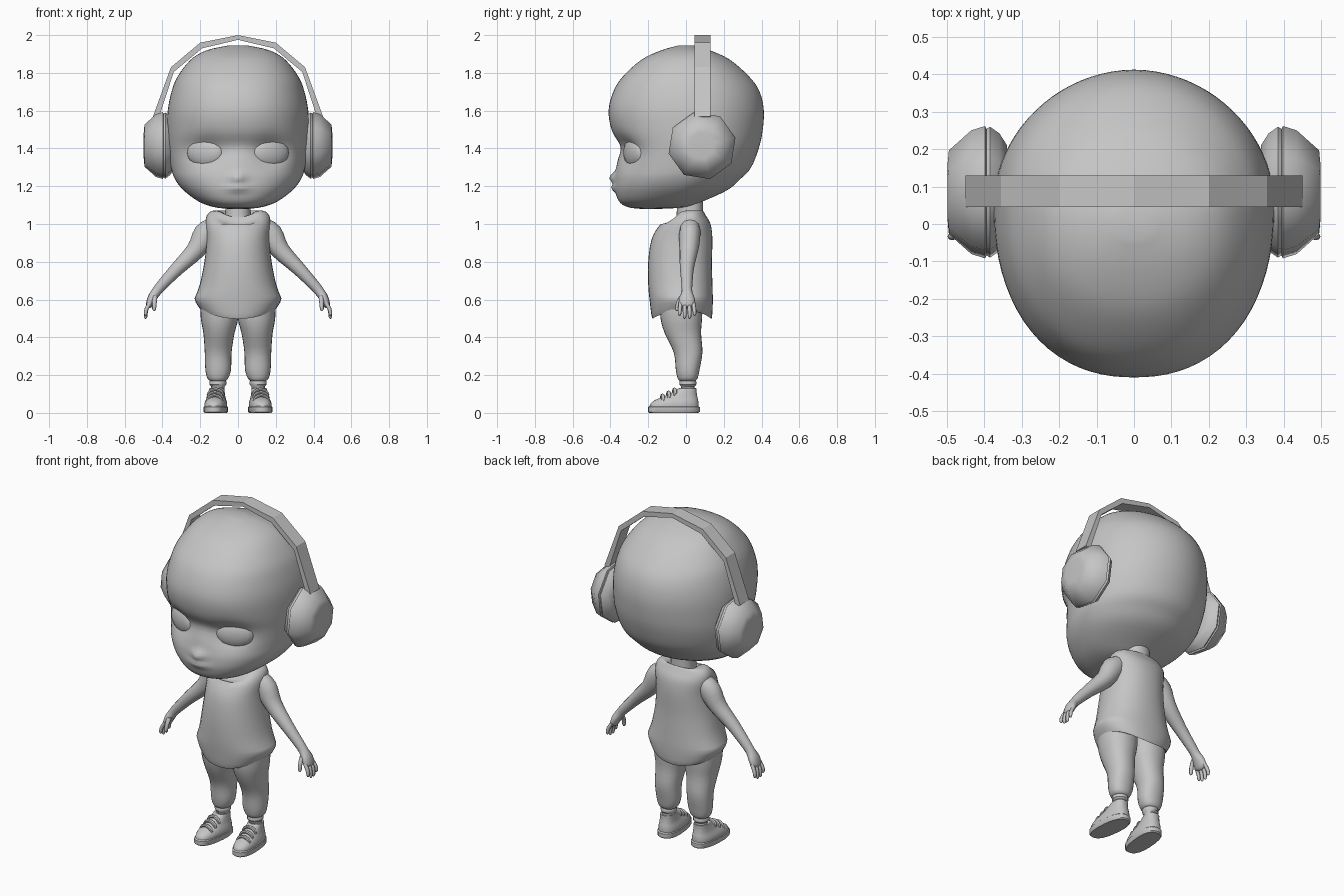
import bpy, bmesh, math
from mathutils import Vector, Matrix

cube = bpy.data.objects.get("Cube")
if cube:
    bpy.data.objects.remove(cube)

grey = bpy.data.materials.new("plain grey")
grey.use_nodes = True
grey.diffuse_color = (0.56, 0.56, 0.56, 1)
grey.node_tree.nodes["Principled BSDF"].inputs["Base Color"].default_value = (0.56, 0.56, 0.56, 1)


def spline(rows, steps):
    """Smooth interpolation through tuples of numbers."""
    if steps < 2:
        return [tuple(r) for r in rows]
    out = []
    for i in range(len(rows) - 1):
        a, b, c, d = (rows[max(i - 1, 0)], rows[i], rows[i + 1], rows[min(i + 2, len(rows) - 1)])
        for s in range(steps):
            t = s / steps
            out.append(tuple(q + t / 2 * (r - p + t * (2 * p - 5 * q + 4 * r - u + t * (3 * (q - r) + u - p)))
                             for p, q, r, u in zip(a, b, c, d)))
    return out + [tuple(rows[-1])]


def finish(obj, mirror=False, angle=40):
    """Shade an object, give it the colour and mirror it if paired."""
    obj.data.materials.append(grey)
    bpy.ops.object.select_all(action='DESELECT')
    obj.select_set(True)
    bpy.context.view_layer.objects.active = obj
    if angle:
        bpy.ops.object.shade_smooth_by_angle(angle=math.radians(angle))
    if mirror:
        obj.modifiers.new("Mirror", 'MIRROR').use_mirror_merge = False
    return obj


def skin(name, rings, mirror=False, angle=40, turn=0):
    """Join rings of points with faces and cap both ends."""
    bm = bmesh.new()
    loops = [[bm.verts.new(p) for p in ring] for ring in rings]
    n = len(loops[0])
    for a, b in zip(loops, loops[1:]):
        for i in range(n):
            j = (i + 1) % n
            bm.faces.new((a[i], a[j], b[j], b[i]))
    bm.faces.new(loops[0])
    bm.faces.new(loops[-1])
    bmesh.ops.recalc_face_normals(bm, faces=bm.faces)
    if turn:
        bmesh.ops.rotate(bm, cent=(0.11, 0, 0), matrix=Matrix.Rotation(math.radians(turn), 3, 'Z'), verts=bm.verts)
    mesh = bpy.data.meshes.new(name)
    bm.to_mesh(mesh)
    bm.free()
    obj = bpy.data.objects.new(name, mesh)
    bpy.context.collection.objects.link(obj)
    return finish(obj, mirror, angle)


def body(name, rows, n=24, steps=3, front_power=2.2, back_power=2.2, shape=None, x=0, **kw):
    """Stack of level sections: height, half width, front, back, x shift."""
    rings = []
    for z, w, front, back, shift in spline([(tuple(r) + (x,))[:5] for r in rows], steps):
        mid = front + 0.56 * (back - front)
        ring = []
        for k in range(n):
            a = math.tau * k / n
            s, c = math.sin(a), math.cos(a)
            power, depth = (front_power, mid - front) if c > 0 else (back_power, back - mid)
            r = (abs(s) ** power + abs(c) ** power) ** (-1 / power)
            p = Vector((shift + w * r * s, mid - r * c * depth, z))
            ring.append(shape(p) if shape else p)
        rings.append(ring)
    return skin(name, rings, **kw)


def tube(name, points, n=12, steps=3, **kw):
    """Limb along a path of x, y, z, radius, widening in y."""
    path = spline(points, steps)
    rings = []
    for i, (x, y, z, r, wide) in enumerate(path):
        d = Vector(path[min(i + 1, len(path) - 1)][:3]) - Vector(path[max(i - 1, 0)][:3])
        u = Vector((0, 1, 0))
        v = d.cross(u).normalized()
        rings.append([Vector((x, y, z)) + r * (v * math.cos(math.tau * k / n) + u * wide * math.sin(math.tau * k / n))
                      for k in range(n)])
    return skin(name, rings, **kw)


def bump(p, x, z, wx, wz):
    return math.exp(-((abs(p.x) - x) / wx) ** 2 - ((p.z - z) / wz) ** 2)


def face(p):
    # Eye sockets, nose bridge, nose and lips
    if p.y < 0:
        p.y += 0.055 * bump(p, 0.17, 1.385, 0.1, 0.075) + 0.022 * bump(p, 0, 1.41, 0.09, 0.06)
        p.y -= 0.032 * bump(p, 0, 1.245, 0.035, 0.028) + 0.02 * bump(p, 0, 1.19, 0.055, 0.018)
    return p


body("head", [(1.08, .05, -.24, -.14), (1.09, .13, -.31, .01), (1.12, .21, -.355, .09), (1.18, .29, -.375, .22),
              (1.24, .335, -.375, .29), (1.3, .355, -.37, .345), (1.4, .37, -.37, .385), (1.49, .375, -.395, .405),
              (1.6, .372, -.41, .412), (1.7, .352, -.385, .39), (1.78, .32, -.335, .335), (1.87, .25, -.235, .232),
              (1.92, .165, -.13, .125), (1.945, .05, -.04, .04)],
     n=80, steps=4, front_power=2.25, back_power=1.95, shape=face, angle=60)

# Eyeballs
bpy.ops.mesh.primitive_uv_sphere_add(segments=16, ring_count=10, radius=1)
eye = bpy.context.object
eye.name = "eyes"
eye.data.transform(Matrix.Translation((0.172, -0.274, 1.378)) @ Matrix.Rotation(math.radians(24), 4, 'Z')
                   @ Matrix.Diagonal((0.107, 0.042, 0.08, 1)))
finish(eye, mirror=True)

# Headphones: faceted band and eight sided cups
half = [(.45, .42, 1.57, 1.56), (.355, .34, 1.83, 1.805), (.2, .19, 1.96, 1.93)]
arc = half + [(0, 0, 2, 1.975)] + [(-o, -i, zo, zi) for o, i, zo, zi in reversed(half)]
skin("headphone_band", [[(o, .045, zo), (o, .13, zo), (i, .13, zi), (i, .045, zi)] for o, i, zo, zi in arc], angle=0)


def cup(name, profile, angle):
    skin(name, [[(x, .085 + r * math.cos(math.tau * (k + .3) / 8), 1.415 + r * math.sin(math.tau * (k + .3) / 8))
                 for k in range(8)] for x, r in profile], mirror=True, angle=angle)


cup("ear_cushions", [(.34, .13), (.36, .162), (.385, .18), (.4, .17)], 50)
cup("ear_cups", [(.39, .165), (.398, .182), (.435, .17), (.495, .115), (.499, .07)], 50)

# Neck and sleeveless shirt
body("neck", [(1.0, .075, -.06, .1), (1.05, .068, -.05, .09), (1.15, .066, -.045, .09)])


def drape(p):
    # Hem rising at the sides, neckline dipping at the front
    if p.z < 0.6:
        p.z += 0.04 * min(1, abs(p.x) / 0.2) ** 2 * (0.64 - p.z) / 0.12
    elif p.z > 1.0 and p.y < 0:
        p.z += 0.65 * p.y * max(0, 1 - (p.x / 0.13) ** 2) * min(1, (p.z - 1) / 0.05)
    return p


body("shirt", [(.62, .15, -.1, .08), (.515, .185, -.165, .122), (.505, .2, -.18, .137), (.59, .23, -.192, .142),
               (.68, .202, -.2, .14), (.8, .178, -.2, .137), (.92, .166, -.182, .14), (1.0, .172, -.135, .13),
               (1.045, .165, -.08, .105), (1.07, .135, -.055, .09), (1.062, .085, -.058, .09), (1.02, .07, -.04, .08)],
     n=32, shape=drape, angle=50)

# Arms with flattened palms
tube("arms", [(.12, .02, 1.0, .045, 1.1), (.17, .02, .945, .066, .85), (.225, .015, .86, .05, 1), (.32, .005, .765, .037, 1),
              (.4, .005, .68, .029, 1), (.432, .005, .642, .026, 1.1), (.455, .005, .607, .024, 1.7),
              (.47, .005, .572, .018, 2.2), (.476, .005, .56, .01, 2)], mirror=True, angle=60)
for i, tip in enumerate((.515, .5, .5, .515)):
    y = -.028 + .022 * i
    tube("finger_%d" % (i + 1), [(.464, y, .585, .011, 1), (.484, y * 1.15, .55, .0105, 1),
                                 (.489, y * 1.2, tip + .01, .009, 1), (.486, y * 1.2, tip, .004, 1)],
         n=8, mirror=True, angle=60)
tube("thumbs", [(.44, -.02, .62, .014, 1), (.442, -.04, .585, .012, 1), (.444, -.047, .55, .01, 1),
                (.446, -.048, .54, .004, 1)], n=8, mirror=True, angle=60)

# Trousers, gathered at the ankle
body("trousers", [(.17, .042, -.035, .05, .107), (.185, .056, -.045, .062, .107), (.23, .068, -.054, .072, .105),
                  (.32, .071, -.065, .087, .105), (.42, .082, -.112, .08, .101), (.5, .099, -.135, .085, .098),
                  (.6, .1, -.14, .09, .1)], mirror=True, angle=60)
tube("ankles", [(.108, .012, .09, .036, 1), (.107, .01, .14, .036, 1), (.107, .01, .15, .045, 1),
                (.107, .01, .165, .045, 1), (.107, .01, .18, .036, 1), (.107, .01, .2, .036, 1)],
     steps=1, mirror=True)

# Shoes with soles and laces, toes turned slightly out
shoe = dict(x=.113, mirror=True, turn=5, front_power=2.5, back_power=2.5)
body("soles", [(0, .058, -.195, .066), (.006, .062, -.202, .073), (.03, .062, -.202, .073), (.036, .055, -.195, .066)],
     steps=1, **shoe)
body("shoe_uppers", [(.03, .058, -.195, .066), (.05, .058, -.188, .066), (.068, .053, -.165, .064),
                     (.085, .047, -.122, .06), (.11, .042, -.07, .056), (.13, .039, -.04, .055),
                     (.128, .03, -.025, .045)], **shoe)
for i in range(3):
    y, z = -.125 + .032 * i, .083 + .016 * i
    tube("lace_%d" % (i + 1), [(.073, y, z - .022, .008, 1), (.085, y, z, .009, 1.2), (.113, y, z + .01, .009, 1.2),
                               (.141, y, z, .009, 1.2), (.153, y, z - .022, .008, 1)],
         n=8, mirror=True, turn=5)
